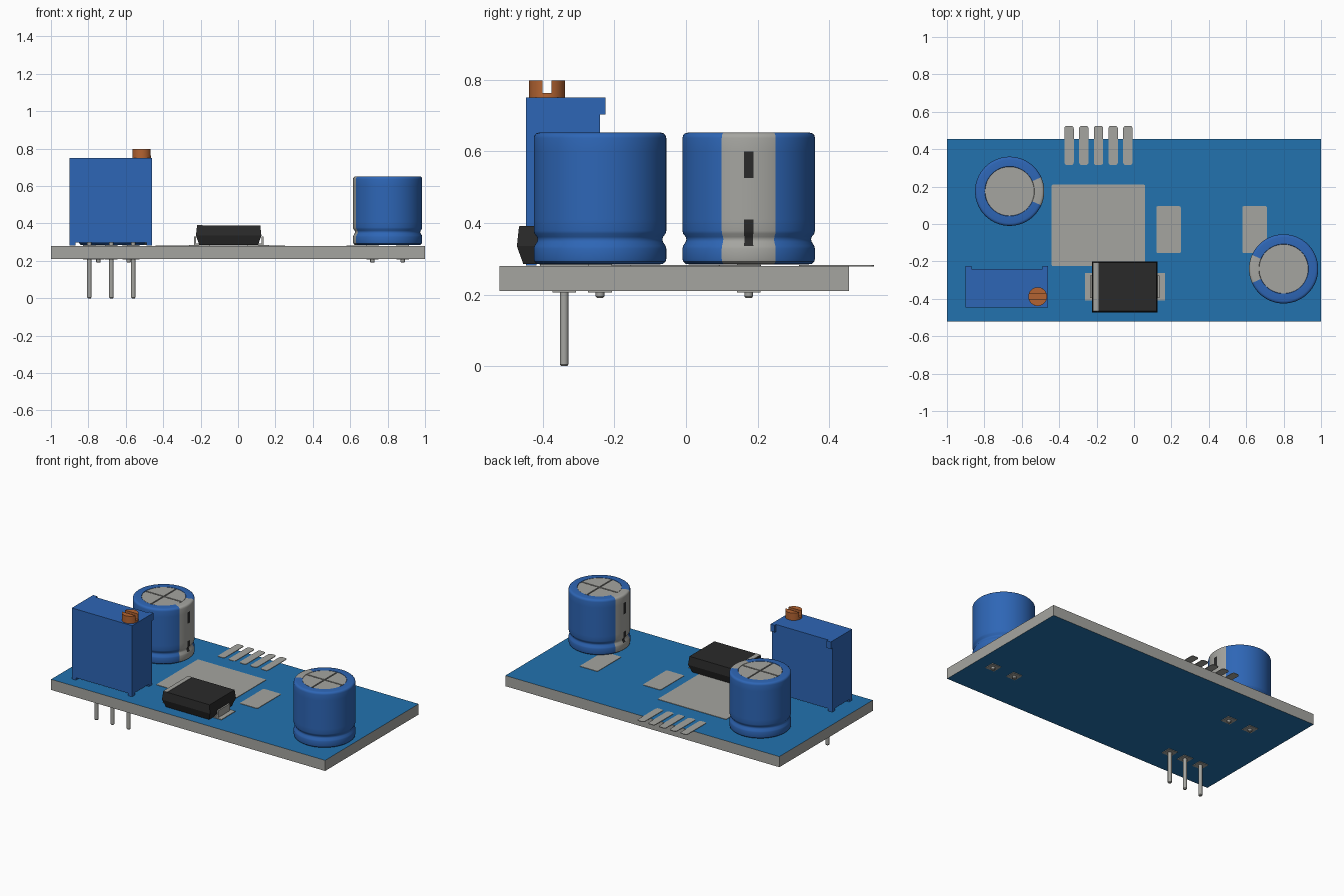
import bpy, bmesh, math
from mathutils import Matrix

if "Cube" in bpy.data.objects:
    bpy.data.objects.remove(bpy.data.objects["Cube"])


def material(name, rgb):
    m = bpy.data.materials.new(name)
    m.diffuse_color = (*rgb, 1)
    m.use_nodes = True
    m.node_tree.nodes["Principled BSDF"].inputs["Base Color"].default_value = m.diffuse_color
    return m


BLUE = material("plastic blue", (0.027, 0.133, 0.468))
BOARD = material("board blue", (0.016, 0.171, 0.429))
GREY = material("metal grey", (0.376, 0.376, 0.352))
BLACK = material("black", (0.023, 0.023, 0.023))
COPPER = material("copper brown", (0.456, 0.127, 0.032))


def finish(name, bm, mats, smooth=False):
    bmesh.ops.recalc_face_normals(bm, faces=bm.faces[:])
    me = bpy.data.meshes.new(name)
    bm.to_mesh(me)
    bm.free()
    for m in mats:
        me.materials.append(m)
    ob = bpy.data.objects.new(name, me)
    bpy.context.collection.objects.link(ob)
    if smooth:
        bpy.ops.object.select_all(action='DESELECT')
        ob.select_set(True)
        bpy.context.view_layer.objects.active = ob
        bpy.ops.object.shade_smooth_by_angle(angle=math.radians(35))
    return ob


def loft(name, rings, mat, smooth=False):
    """Closed solid through rings of (points, z)."""
    bm = bmesh.new()
    vs = [[bm.verts.new((x, y, z)) for x, y in pts] for pts, z in rings]
    for a, b in zip(vs, vs[1:]):
        for i in range(len(a)):
            j = (i + 1) % len(a)
            bm.faces.new((a[i], a[j], b[j], b[i]))
    bm.faces.new(vs[0])
    bm.faces.new(vs[-1])
    return finish(name, bm, [mat], smooth)


def rect(x0, x1, y0, y1, inset=0.0):
    x0, x1, y0, y1 = x0 + inset, x1 - inset, y0 + inset, y1 - inset
    return [(x0, y0), (x1, y0), (x1, y1), (x0, y1)]


def arc(cx, cy, r, a0, a1, n):
    return [(cx + r * math.cos(a0 + (a1 - a0) * i / n),
             cy + r * math.sin(a0 + (a1 - a0) * i / n)) for i in range(n + 1)]


def rounded(x0, x1, y0, y1, r):
    q = math.pi / 2
    corners = [(x1 - r, y1 - r), (x0 + r, y1 - r), (x0 + r, y0 + r), (x1 - r, y0 + r)]
    return [p for k, (x, y) in enumerate(corners) for p in arc(x, y, r, k * q, k * q + q, 4)]


def prism(name, pts, z0, z1, mat, smooth=False):
    return loft(name, [(pts, z0), (pts, z1)], mat, smooth)


def box(name, x0, x1, y0, y1, z0, z1, mat):
    return prism(name, rect(x0, x1, y0, y1), z0, z1, mat)


def pin(name, x, y, z0, z1):
    full = arc(x, y, 0.012, 0, 2 * math.pi, 16)[:-1]
    tip = arc(x, y, 0.008, 0, 2 * math.pi, 16)[:-1]
    loft(name, [(tip, z0), (full, z0 + 0.005), (full, z1)], GREY, True)


def solder_pads(name, x, y):
    for side, z in (("lower", 0.206), ("upper", 0.28)):
        box(f"{name}_{side}", x - 0.033, x + 0.033, y - 0.033, y + 0.033, z, z + 0.004, GREY)


# Board: grey edges, blue faces above and below
board = box("circuit_board", -1, 1, -0.52, 0.455, 0.21, 0.28, GREY)
board.data.materials.append(BOARD)
for p in board.data.polygons:
    p.material_index = 1 if abs(p.normal.z) > 0.5 else 0

# Flat contact pads and the five edge fingers
for name, r in {"large_pad": (-0.44, 0.06, -0.225, 0.21),
                "middle_pad": (0.12, 0.25, -0.155, 0.095),
                "right_pad": (0.58, 0.71, -0.155, 0.095)}.items():
    prism(name, rounded(*r, 0.006), 0.279, 0.283, GREY)
for i in range(5):
    x = -0.347 + 0.0785 * i
    prism(f"edge_finger_{i + 1}", rounded(x - 0.025, x + 0.025, 0.315, 0.525, 0.014),
          0.279, 0.283, GREY)

# Capacitor sleeve profile (radius, height)
PROFILE = [(0.165, 0.284), (0.176, 0.286), (0.183, 0.292), (0.185, 0.30), (0.185, 0.328),
           (0.183, 0.336), (0.176, 0.347), (0.174, 0.354), (0.176, 0.361), (0.183, 0.37),
           (0.185, 0.378), (0.185, 0.41), (0.185, 0.525), (0.185, 0.60), (0.185, 0.637),
           (0.183, 0.645), (0.178, 0.650), (0.170, 0.652), (0.133, 0.652), (0.131, 0.645)]


def capacitor(name, cx, cy, turn):
    n = 90
    bm = bmesh.new()
    rows = [[bm.verts.new((r * math.cos(2 * math.pi * k / n), r * math.sin(2 * math.pi * k / n), z))
             for k in range(n)] for r, z in PROFILE]
    for a, b in zip(rows, rows[1:]):
        for k in range(n):
            j = (k + 1) % n
            f = bm.faces.new((a[k], a[j], b[j], b[k]))
            c = f.calc_center_median()
            ang = abs(math.degrees(math.atan2(c.y, c.x)))
            # grey stripe with two dark dashes
            dash = ang < 4 and (0.335 < c.z < 0.41 or 0.525 < c.z < 0.60)
            f.material_index = 2 if dash else 1 if ang < 24 else 0
    bm.faces.new(rows[0])
    bm.faces.new(rows[-1]).material_index = 1
    bmesh.ops.transform(bm, verts=bm.verts[:], matrix=Matrix.Translation((cx, cy, 0))
                        @ Matrix.Rotation(turn, 4, 'Z'))
    finish(name + "_sleeve", bm, [BLUE, GREY, BLACK], True)
    # Can top scored with a cross
    for q in range(4):
        a = q * math.pi / 2
        g = 0.004
        ox = cx + g * (1 if q in (0, 3) else -1)
        oy = cy + g * (1 if q < 2 else -1)
        prism(f"{name}_top_quarter_{q + 1}",
              [(ox, oy)] + arc(ox, oy, 0.126, a, a + math.pi / 2, 16), 0.643, 0.651, GREY)
    for side in (-1, 1):
        pin(f"{name}_pin", cx + side * 0.081, cy, 0.19, 0.30)
        solder_pads(f"{name}_solder_pad", cx + side * 0.081, cy)


capacitor("left_capacitor", -0.665, 0.175, 0)
capacitor("right_capacitor", 0.80, -0.24, math.pi)

# Trimmer: body, feet, rear corner tabs
box("trimmer_body", -0.90, -0.46, -0.447, -0.24, 0.297, 0.75, BLUE)
for x in (-0.90, -0.49):
    box("trimmer_rear_tab", x, x + 0.03, -0.25, -0.225, 0.703, 0.75, BLUE)
    for y in (-0.447, -0.27):
        box("trimmer_foot", x, x + 0.03, y, y + 0.03, 0.281, 0.30, BLUE)
for x in (-0.795, -0.677, -0.56):
    pin("trimmer_pin", x, -0.34, 0, 0.30)
    solder_pads("trimmer_solder_pad", x, -0.34)

# Slotted adjusting screw
sx, sy, sr = -0.515, -0.388, 0.05
prism("screw_base", arc(sx, sy, sr, 0, 2 * math.pi, 32)[:-1], 0.745, 0.762, COPPER, True)
t = math.asin(0.013 / sr)
for k in (0, math.pi):
    prism("screw_half", arc(sx, sy, sr, k + t, k + math.pi - t, 16), 0.762, 0.798, COPPER, True)

# Diode: tapered black body, band, leads and pads
d = (-0.225, 0.125, -0.472, -0.20)
loft("diode_body", [(rect(*d, 0.018), 0.285), (rect(*d), 0.335), (rect(*d, 0.006), 0.39)], BLACK)
box("diode_band", -0.219, -0.19, -0.465, -0.207, 0.388, 0.392, GREY)
box("diode_left_pad", -0.262, -0.15, -0.408, -0.262, 0.279, 0.284, GREY)
box("diode_right_pad", 0.05, 0.165, -0.408, -0.262, 0.279, 0.284, GREY)
for name, x0, x1, s in (("left", -0.235, -0.225, 1), ("right", 0.125, 0.135, -1)):
    box(f"diode_{name}_lead", x0, x1, -0.395, -0.275, 0.283, 0.33, GREY)
    foot = sorted((x0, x1 + s * 0.06)) if s > 0 else sorted((x1, x0 - 0.06))
    box(f"diode_{name}_lead_foot", *foot, -0.395, -0.275, 0.282, 0.292, GREY)
